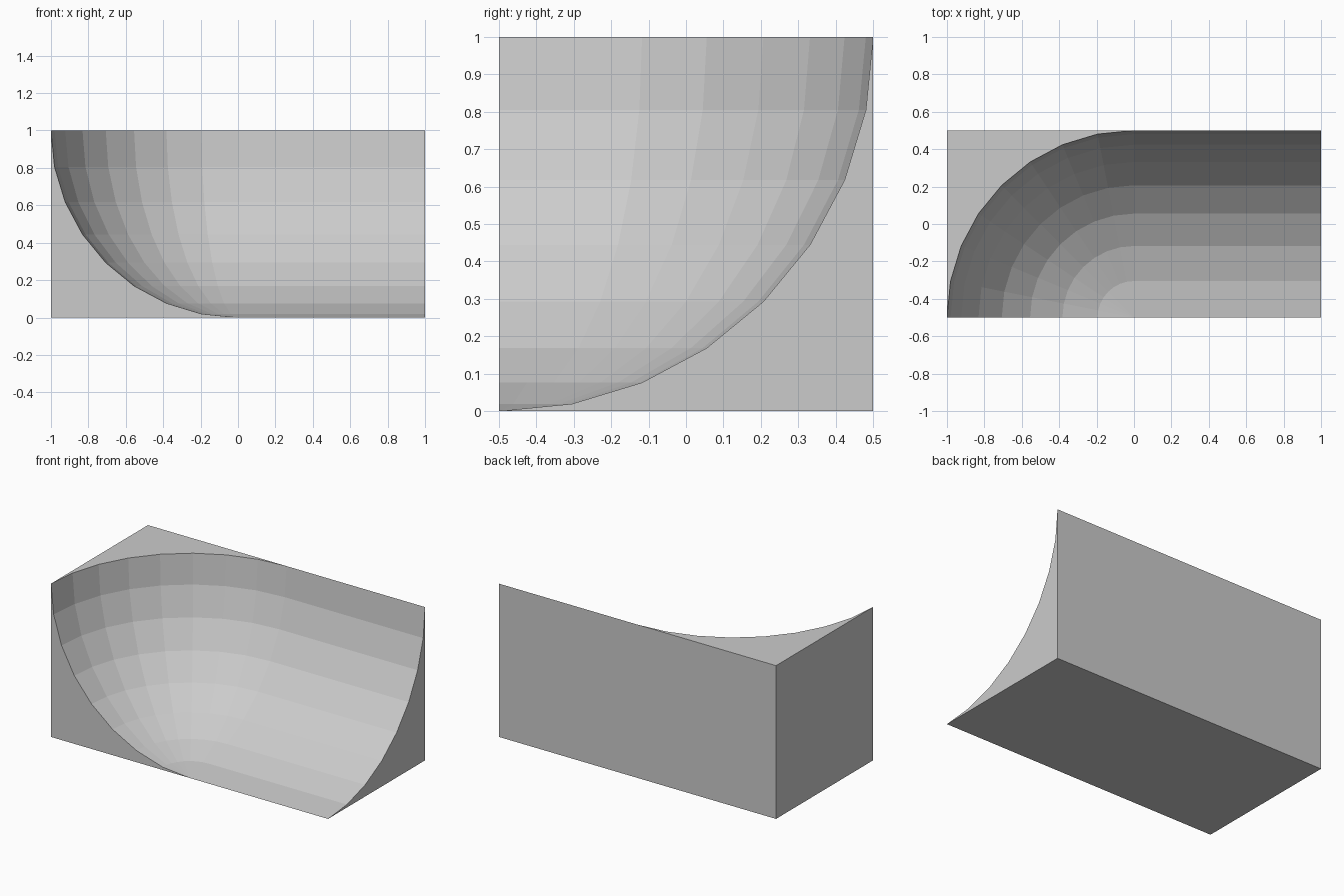
import bpy, bmesh
from math import sin, cos, pi

if "Cube" in bpy.data.objects:
    bpy.data.objects.remove(bpy.data.objects["Cube"])

N = 8                      # facets per quarter turn
STEP = pi / 2 / N
bm = bmesh.new()
V = lambda x, y, z: bm.verts.new((x, y, z))

# Quarter-circle ramp profile: distance from axis, height
profile = [(sin(j * STEP), 1 - cos(j * STEP)) for j in range(N + 1)]

# Profile revolved round the corner (all columns share the pole), then run straight
pole = V(0, -0.5, 0)
cols = []
for i in range(N + 1):
    a = i * STEP
    cols.append([pole] + [V(-r * cos(a), -0.5 + r * sin(a), z) for r, z in profile[1:]])
cols.append([V(1, -0.5 + r, z) for r, z in profile])

# Scooped ramp surface
for a, b in zip(cols, cols[1:]):
    for j in range(N):
        ring = [a[j], b[j], b[j + 1], a[j + 1]]
        bm.faces.new(list(dict.fromkeys(ring)))

# Outer corners
front_left, back_left, back_right = V(-1, -0.5, 0), V(-1, 0.5, 0), V(1, 0.5, 0)
top_corner = V(-1, 0.5, 1)
first, last = cols[0], cols[-1]
rim = [c[-1] for c in cols[:-1]]

# Flat walls, top and base
bm.faces.new(first + [front_left])                                    # front
bm.faces.new(last + [back_right])                                     # right
bm.faces.new(rim + [top_corner])                                      # top
bm.faces.new([front_left, first[-1], top_corner, back_left])          # left
bm.faces.new([back_left, top_corner, rim[-1], last[-1], back_right])  # back
bm.faces.new([front_left, back_left, back_right, last[0], pole])      # base
bmesh.ops.recalc_face_normals(bm, faces=bm.faces[:])

mesh = bpy.data.meshes.new("curved_corner_ramp")
bm.to_mesh(mesh)
bm.free()
bpy.context.collection.objects.link(bpy.data.objects.new("curved_corner_ramp", mesh))
